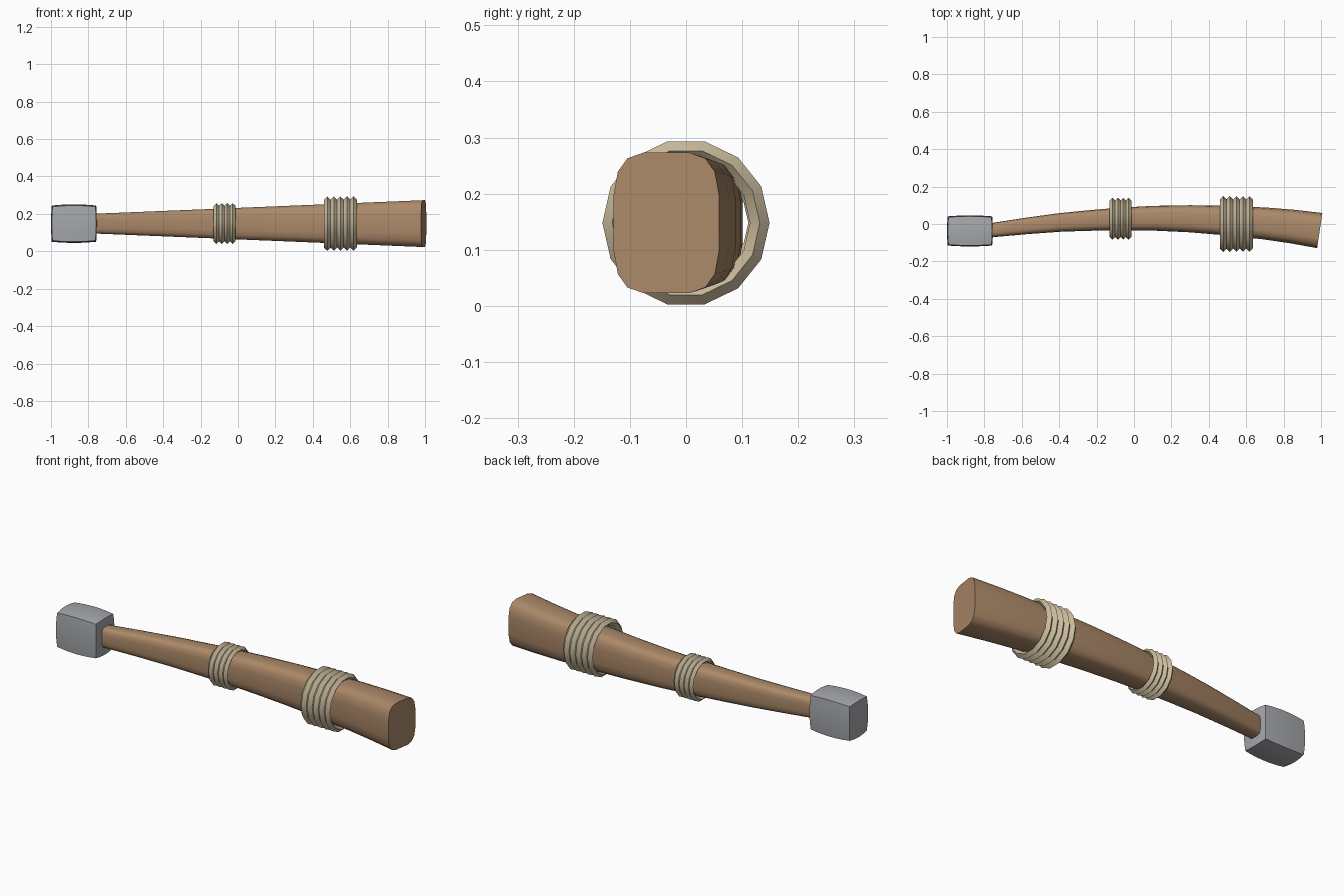
import bpy, bmesh, math
from mathutils import Vector

if "Cube" in bpy.data.objects:
    bpy.data.objects.remove(bpy.data.objects["Cube"])

AXIS_Z = 0.148


def material(name, rgb):
    m = bpy.data.materials.new(name)
    m.diffuse_color = (*rgb, 1)
    m.use_nodes = True
    m.node_tree.nodes["Principled BSDF"].inputs["Base Color"].default_value = m.diffuse_color
    return m


wood = material("wood", (0.41, 0.25, 0.14))
rope = material("rope", (0.58, 0.49, 0.33))
metal = material("metal", (0.38, 0.39, 0.41))


def finish(name, bm, mat, angle):
    bmesh.ops.recalc_face_normals(bm, faces=bm.faces[:])
    mesh = bpy.data.meshes.new(name)
    bm.to_mesh(mesh)
    bm.free()
    ob = bpy.data.objects.new(name, mesh)
    bpy.context.collection.objects.link(ob)
    mesh.materials.append(mat)
    bpy.ops.object.select_all(action='DESELECT')
    ob.select_set(True)
    bpy.context.view_layer.objects.active = ob
    bpy.ops.object.shade_smooth_by_angle(angle=math.radians(angle))
    return ob


def bridge(bm, a, b):
    n = len(a)
    for i in range(n):
        bm.faces.new((a[i], a[(i + 1) % n], b[(i + 1) % n], b[i]))


# Curved tapering shaft: a rounded-rectangle section swept along a bowed path
quarter = [(1, 0.4), (0.92, 0.73), (0.74, 0.92), (0.44, 1)]
half = quarter + [(-y, z) for y, z in reversed(quarter)]
section = half + [(-y, -z) for y, z in half]
path = [(-0.83, -0.042), (-0.76, -0.033), (-0.58, -0.011), (-0.4, 0.008),
        (-0.25, 0.018), (-0.1, 0.026), (0.1, 0.031), (0.3, 0.028),
        (0.5, 0.018), (0.7, 0.003), (0.85, -0.014), (0.993, -0.035)]
bm = bmesh.new()
rings = []
for i, (x, y) in enumerate(path):
    p, q = path[max(i - 1, 0)], path[min(i + 1, len(path) - 1)]
    tangent = Vector((q[0] - p[0], q[1] - p[1])).normalized()
    t = (x + 0.76) / 1.753
    hy, hz = 0.038 + 0.057 * t, 0.053 + 0.072 * t
    rings.append([bm.verts.new((x - tangent.y * a * hy, y + tangent.x * a * hy,
                                AXIS_Z + b * hz)) for a, b in section])
for a, b in zip(rings, rings[1:]):
    bridge(bm, a, b)
bm.faces.new(rings[0])
bm.faces.new(rings[-1])
finish("shaft", bm, wood, 40)


# Rope bindings: stacks of 14-sided rings with a diamond cross-section
def binding(name, x0, count, r, outer, y):
    bm = bmesh.new()
    mid = outer - r
    for k in range(count):
        cx = x0 + r * (2 * k + 1)
        loops = []
        for dx, rad in ((0, mid + r), (r, mid), (0, mid - r), (-r, mid)):
            loops.append([bm.verts.new((cx + dx,
                                        y + rad * math.cos(math.tau * s / 14),
                                        AXIS_Z + rad * math.sin(math.tau * s / 14)))
                          for s in range(14)])
        for i in range(4):
            bridge(bm, loops[i], loops[(i + 1) % 4])
    finish(name, bm, rope, 30)


binding("large_rope_binding", 0.46, 5, 0.0175, 0.149, 0.0)
binding("small_rope_binding", -0.13, 4, 0.0145, 0.112, 0.028)

# Metal head: a block with gently bulging faces
bm = bmesh.new()
bmesh.ops.create_cube(bm, size=2)
bmesh.ops.subdivide_edges(bm, edges=bm.edges[:], cuts=5, use_grid_fill=True)
for v in bm.verts:
    x, y, z = v.co
    v.co = (-0.877 + 0.123 * x * (1 - 0.035 * (y * y + z * z)),
            -0.037 + 0.083 * y * (1 - 0.06 * (x * x + z * z)),
            AXIS_Z + 0.103 * z * (1 - 0.06 * (x * x + y * y)))
finish("metal_head", bm, metal, 40)
